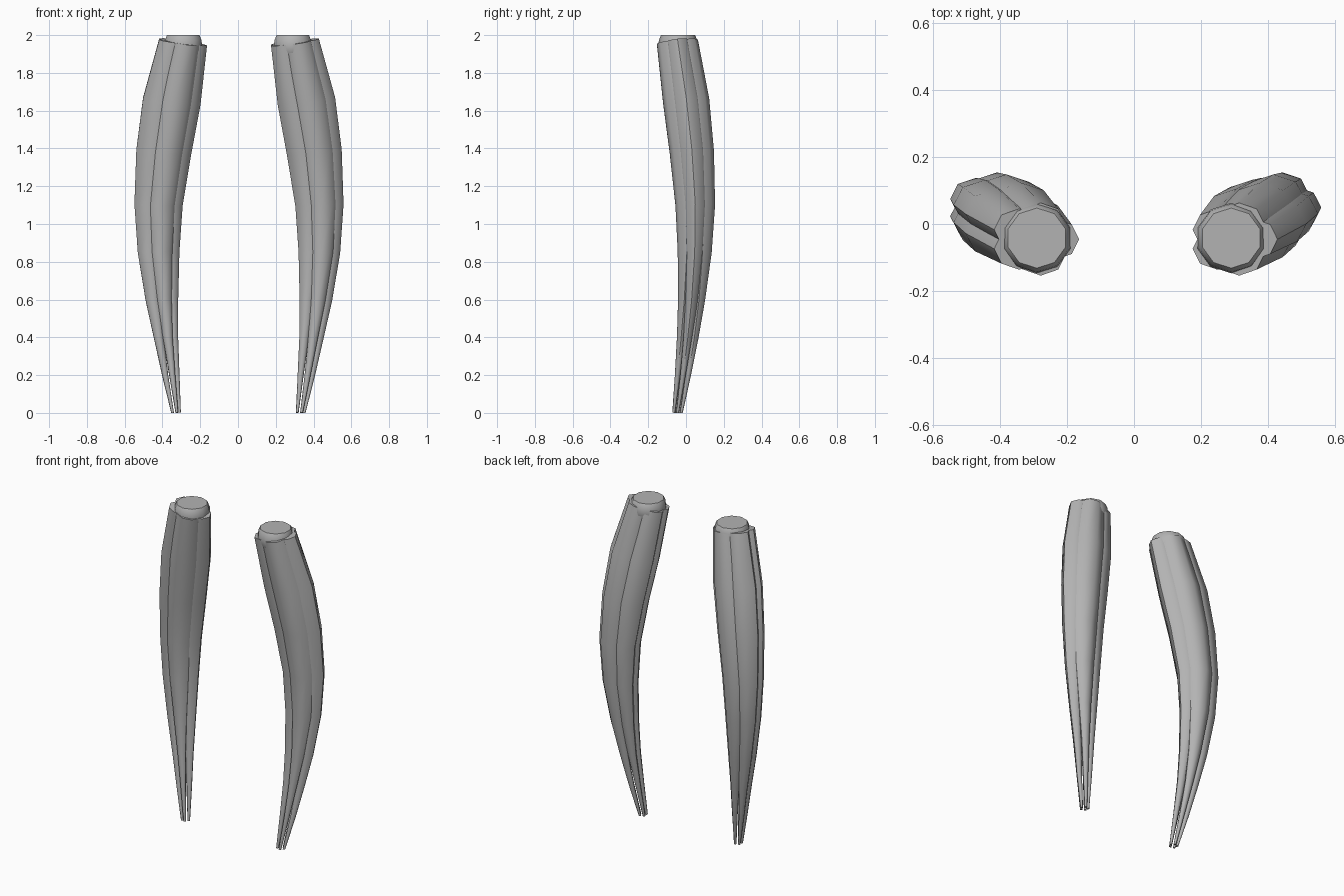
import bpy, bmesh, math

if "Cube" in bpy.data.objects:
    bpy.data.objects.remove(bpy.data.objects["Cube"])

ivory_grey = bpy.data.materials.new("mid_grey")
ivory_grey.diffuse_color = (0.45, 0.45, 0.45, 1)
ivory_grey.use_nodes = True
ivory_grey.node_tree.nodes["Principled BSDF"].inputs["Base Color"].default_value = ivory_grey.diffuse_color

# Sections of one bundle: z, x min, x max, y min, y max, strand spread (offset / strand radius)
ROWS = [
    (0.0, 0.304, 0.356, -0.072, -0.018, 2.8),
    (0.2, 0.312, 0.405, -0.058, 0.025, 2.1),
    (0.4, 0.320, 0.450, -0.047, 0.065, 1.65),
    (0.6, 0.320, 0.495, -0.041, 0.100, 1.25),
    (0.85, 0.314, 0.537, -0.043, 0.135, 0.9),
    (1.1, 0.297, 0.555, -0.055, 0.153, 0.7),
    (1.38, 0.252, 0.545, -0.085, 0.147, 0.6),
    (1.65, 0.203, 0.510, -0.120, 0.122, 0.65),
    (1.963, 0.168, 0.424, -0.153, 0.062, 0.78),
]
STRANDS, SIDES = 5, 8


def finish(bm, name):
    bmesh.ops.recalc_face_normals(bm, faces=bm.faces)
    me = bpy.data.meshes.new(name)
    bm.to_mesh(me)
    bm.free()
    ob = bpy.data.objects.new(name, me)
    bpy.context.collection.objects.link(ob)
    me.materials.append(ivory_grey)
    bpy.ops.object.select_all(action='DESELECT')
    ob.select_set(True)
    bpy.context.view_layer.objects.active = ob
    bpy.ops.object.shade_smooth_by_angle(angle=math.radians(50))
    return ob


def centre(i):
    z, x0, x1, y0, y1, f = ROWS[max(0, min(len(ROWS) - 1, i))]
    return (x0 + x1) / 2, (y0 + y1) / 2, z


# One tapered eight-sided strand following the bowed centre line
def strand(name, side, angle):
    bm = bmesh.new()
    rings = []
    for i, (z, x0, x1, y0, y1, f) in enumerate(ROWS):
        cx, cy, _ = centre(i)
        ax, ay, az = centre(i - 1)
        bx, by, bz = centre(i + 1)
        tx, ty = side * (bx - ax) / (bz - az), (by - ay) / (bz - az)
        k = 1 / (0.93 * f + 1)
        hx, hy = k * (x1 - x0) / 2, k * (y1 - y0) / 2
        ring = []
        for j in range(SIDES):
            b = math.tau * j / SIDES
            dx = hx * (f * math.cos(angle) + math.cos(b))
            dy = hy * (f * math.sin(angle) + math.sin(b))
            tilt = 0.7 * (tx * dx + ty * dy)
            ring.append(bm.verts.new((side * cx + dx, cy + dy, max(0, z - tilt))))
        rings.append(ring)
    for lo, hi in zip(rings, rings[1:]):
        for j in range(SIDES):
            n = (j + 1) % SIDES
            bm.faces.new((lo[j], lo[n], hi[n], hi[j]))
    bm.faces.new(rings[0])
    bm.faces.new(rings[-1])
    finish(bm, name)


# Ten-sided ball with a flat top, set into the upper end
def ball_cap(name, side):
    bm = bmesh.new()
    bmesh.ops.create_uvsphere(bm, u_segments=10, v_segments=12, radius=0.105)
    bmesh.ops.translate(bm, verts=bm.verts, vec=(side * 0.29, -0.042, 1.946))
    cut = bmesh.ops.bisect_plane(bm, geom=bm.verts[:] + bm.edges[:] + bm.faces[:],
                                 plane_co=(0, 0, 2), plane_no=(0, 0, 1), clear_outer=True)
    rim = [e for e in cut["geom_cut"] if isinstance(e, bmesh.types.BMEdge)]
    bmesh.ops.contextual_create(bm, geom=rim)
    finish(bm, name)


for label, side in (("right", 1), ("left", -1)):
    for s in range(STRANDS):
        strand(f"{label}_strand_{s + 1}", side, math.tau * s / STRANDS)
    ball_cap(f"{label}_ball_cap", side)
